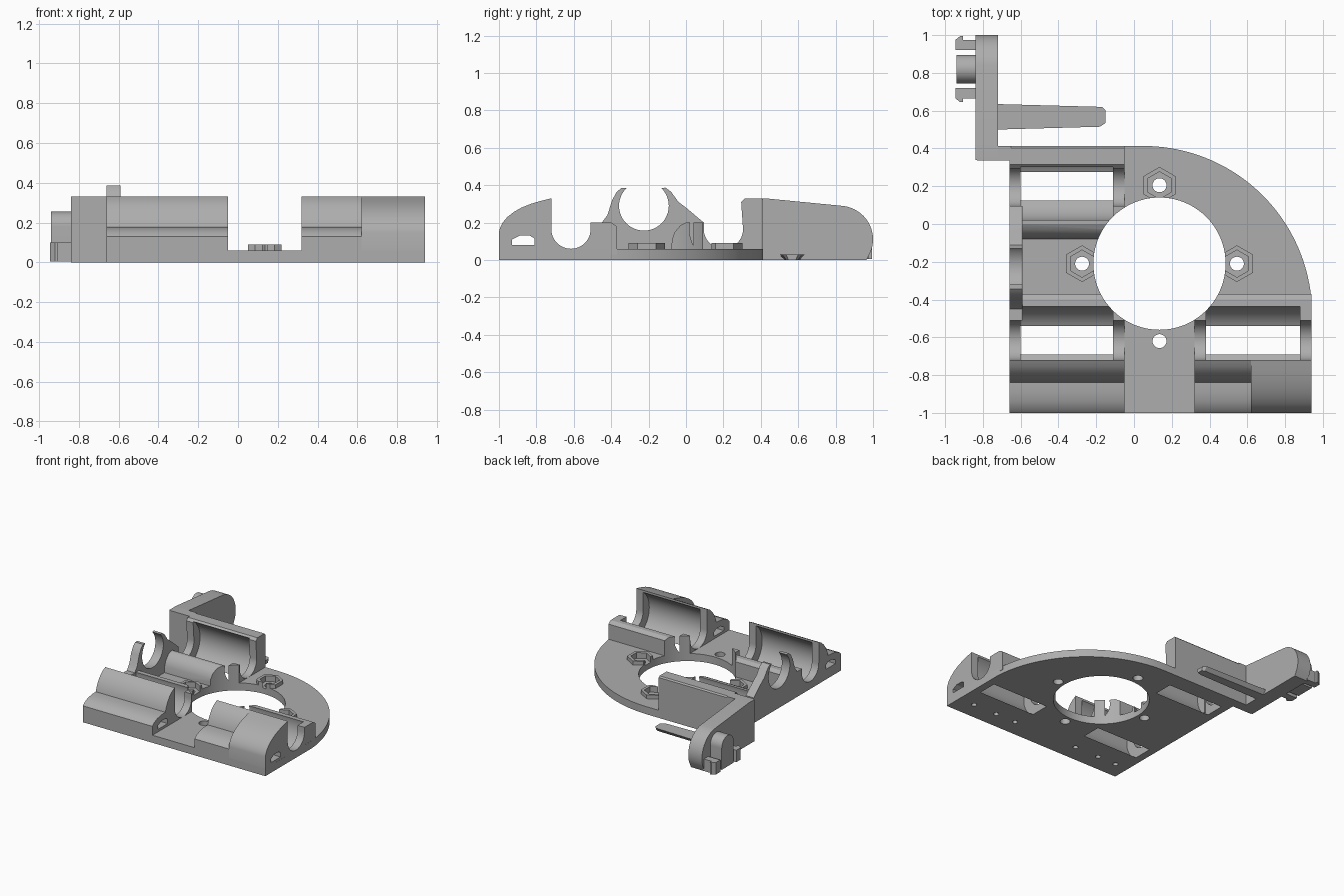
import bpy, bmesh, math
from mathutils import Vector

if "Cube" in bpy.data.objects:
    bpy.data.objects.remove(bpy.data.objects["Cube"])

grey = bpy.data.materials.new("matte grey")
grey.use_nodes = True
COL = (0.42, 0.42, 0.42, 1)
grey.diffuse_color = COL
grey.node_tree.nodes["Principled BSDF"].inputs["Base Color"].default_value = COL


def arc(cx, cy, r, a0, a1, n=24):
    """Points on an arc, angles in degrees."""
    angles = [math.radians(a0 + (a1 - a0) * i / n) for i in range(n + 1)]
    return [(cx + r * math.cos(a), cy + r * math.sin(a)) for a in angles]


def ring(cx, cy, r, n=48, turn=0):
    return arc(cx, cy, r, turn, turn + 360, n)[:-1]


def prism(name, pts, lo, hi, axis="X"):
    """Extrude a profile: (y, z) along X, or (x, y) along Z."""
    place = (lambda p, t: Vector((t, *p))) if axis == "X" else (lambda p, t: Vector((*p, t)))
    bm = bmesh.new()
    face = bm.faces.new([bm.verts.new(place(p, lo)) for p in pts])
    grown = bmesh.ops.extrude_face_region(bm, geom=[face])["geom"]
    move = place((0, 0), hi - lo)
    bmesh.ops.translate(bm, vec=move, verts=[v for v in grown if isinstance(v, bmesh.types.BMVert)])
    bmesh.ops.recalc_face_normals(bm, faces=bm.faces)
    mesh = bpy.data.meshes.new(name)
    bm.to_mesh(mesh)
    bm.free()
    mesh.materials.append(grey)
    ob = bpy.data.objects.new(name, mesh)
    bpy.context.collection.objects.link(ob)
    return ob


def box(name, x0, x1, y0, y1, z0, z1):
    return prism(name, [(y0, z0), (y1, z0), (y1, z1), (y0, z1)], x0, x1)


def cut(ob, cutters):
    for c in cutters:
        mod = ob.modifiers.new("cut", "BOOLEAN")
        mod.operation, mod.solver, mod.object = "DIFFERENCE", "EXACT", c
    bpy.context.view_layer.update()
    mesh = bpy.data.meshes.new_from_object(ob.evaluated_get(bpy.context.evaluated_depsgraph_get()))
    ob.modifiers.clear()
    ob.data = mesh


HX, HY = 0.135, -0.21          # centre of the large opening
FRONT, REAR, AXIS = -0.615, 0.2, 0.165   # roller axes: y, y, z
DECK = 0.06

# Cutters
bore = prism("bore_cutter", ring(HX, HY, 0.35, 80), -0.1, 0.6, "Z")
cavities = [prism("cavity_cutter", ring(y, AXIS, 0.182), a, b)
            for y, a, b in ((FRONT, -0.60, -0.11), (FRONT, 0.38, 0.88), (REAR, -0.60, -0.11))]
tunnel = prism("tunnel_cutter", [(-0.93, 0.08), (-0.81, 0.08), (-0.81, 0.115), (-0.835, 0.13),
                                 (-0.89, 0.13), (-0.93, 0.11)], -0.8, 1.1)
mounts = [(HX, 0.205), (HX - 0.41, HY), (HX + 0.41, HY)]
holes = [prism("screw_cutter", ring(x, y, 0.037, 24), -0.1, 0.2, "Z")
         for x, y in mounts + [(HX, -0.62)]]
pilots = [prism("pilot_cutter", ring(x, -0.86, 0.02, 16), -0.1, 0.1, "Z")
          for x in (-0.545, -0.38, -0.165, 0.41, 0.59, 0.8)]
pockets = [prism("pocket_cutter", ring(x, y, 0.072, 6, 30), 0.045, 0.2, "Z") for x, y in mounts]
cutters = [bore, tunnel] + cavities + holes + pilots + pockets

# Base plate with a quarter-round corner
base = prism("base_plate", [(-0.66, -1), (0.94, -1)] + arc(0.05, -0.48, 0.893, 4, 90, 40)
             + [(-0.66, 0.413)], 0, DECK, "Z")
cut(base, [bore] + cavities + holes + pilots + pockets)

# Front cradles
back = arc(FRONT, AXIS, 0.105, 180, 360) + [(-0.51, 0.2), (-0.40, 0.2), (-0.37, 0.18), (-0.37, 0.03)]
full = [(-1, 0.03), (-1, 0.15), (-0.993, 0.175), (-0.98, 0.2), (-0.955, 0.23), (-0.92, 0.257),
        (-0.88, 0.28), (-0.83, 0.3), (-0.78, 0.315), (-0.72, 0.33)] + back
scoop = [(-1, 0.03), (-1, 0.13), (-0.98, 0.15), (-0.94, 0.168), (-0.89, 0.178), (-0.838, 0.18),
         (-0.83, 0.21), (-0.81, 0.25), (-0.785, 0.285), (-0.755, 0.312), (-0.72, 0.33)] + back
for name, pts, a, b, cavity in (("front_right_cradle", scoop, -0.66, -0.05, cavities[0]),
                                ("front_left_cradle_inner", scoop, 0.32, 0.62, cavities[1]),
                                ("front_left_cradle_outer", full, 0.62, 0.94, cavities[1])):
    cut(prism(name, pts, a, b), [cavity, tunnel, bore, *pilots])

# Rear cradle
rear = ([(0.413, 0.03), (0.413, 0.32), (0.403, 0.33), (0.315, 0.33), (0.295, 0.31)]
        + arc(REAR, AXIS, 0.105, 0, -180)
        + [(0.095, 0.2), (0, 0.2), (-0.03, 0.185), (-0.06, 0.15), (-0.075, 0.11), (-0.08, 0.03)])
cut(prism("rear_cradle", rear, -0.66, -0.05), [cavities[2], bore])

# Open snap ring between the cradles
snap = ([(-0.51, 0.03), (-0.51, 0.2), (-0.45, 0.2), (-0.42, 0.24), (-0.395, 0.32), (-0.37, 0.365),
         (-0.345, 0.385)] + arc(-0.225, 0.29, 0.133, 135, 405, 36)
        + [(-0.11, 0.387), (-0.08, 0.365), (-0.04, 0.31), (0, 0.28), (0.095, 0.2), (0.095, 0.03)])
prism("snap_ring", snap, -0.66, -0.59)

# Nut holders
for (x, y), hole, pocket in zip(mounts, holes, pockets):
    nut = prism("nut_holder", ring(x, y, 0.097, 6, 30), 0.05, 0.09, "Z")
    cut(nut, [hole, pocket, bore])

# Side arm and its link to the rear cradle
prism("side_arm", [(0.34, 0), (0.34, 0.33), (0.42, 0.33), (0.8, 0.293)]
      + arc(0.82, 0.11, 0.18, 85, -20, 20) + [(0.965, 0)], -0.84, -0.72)
box("arm_link", -0.83, -0.65, 0.335, 0.413, 0, 0.33)

# Tapered finger on the arm
finger = prism("finger", [(-0.73, 0.5), (-0.18, 0.515), (-0.15, 0.535), (-0.15, 0.6),
                          (-0.17, 0.62), (-0.73, 0.635)], 0, 0.03, "Z")
for v in finger.data.vertices:
    if v.co.z < 0.01:
        v.co.y = 0.567 + (v.co.y - 0.567) * 0.6

# Rounded boss and two barbed clips on the outside of the arm
boss = [(0.745, 0.01), (0.895, 0.01)] + arc(0.82, 0.18, 0.075, 0, 180, 20)
prism("boss", boss, -0.94, -0.83)
for side in (-1, 1):
    barb = [(-0.83, 0.1), (-0.83, 0.155), (-0.905, 0.155), (-0.905, 0.175), (-0.92, 0.175),
            (-0.945, 0.155), (-0.945, 0.1)]
    prism("barbed_clip", [(x, 0.82 + side * y) for x, y in barb], 0.005, 0.1, "Z")

# Remove the helpers, then smooth the curved faces
for c in cutters:
    bpy.data.objects.remove(c)
bpy.ops.object.select_all(action="DESELECT")
for ob in bpy.context.collection.objects:
    if ob.type == "MESH":
        ob.select_set(True)
        bpy.context.view_layer.objects.active = ob
bpy.ops.object.shade_smooth_by_angle(angle=math.radians(25))
